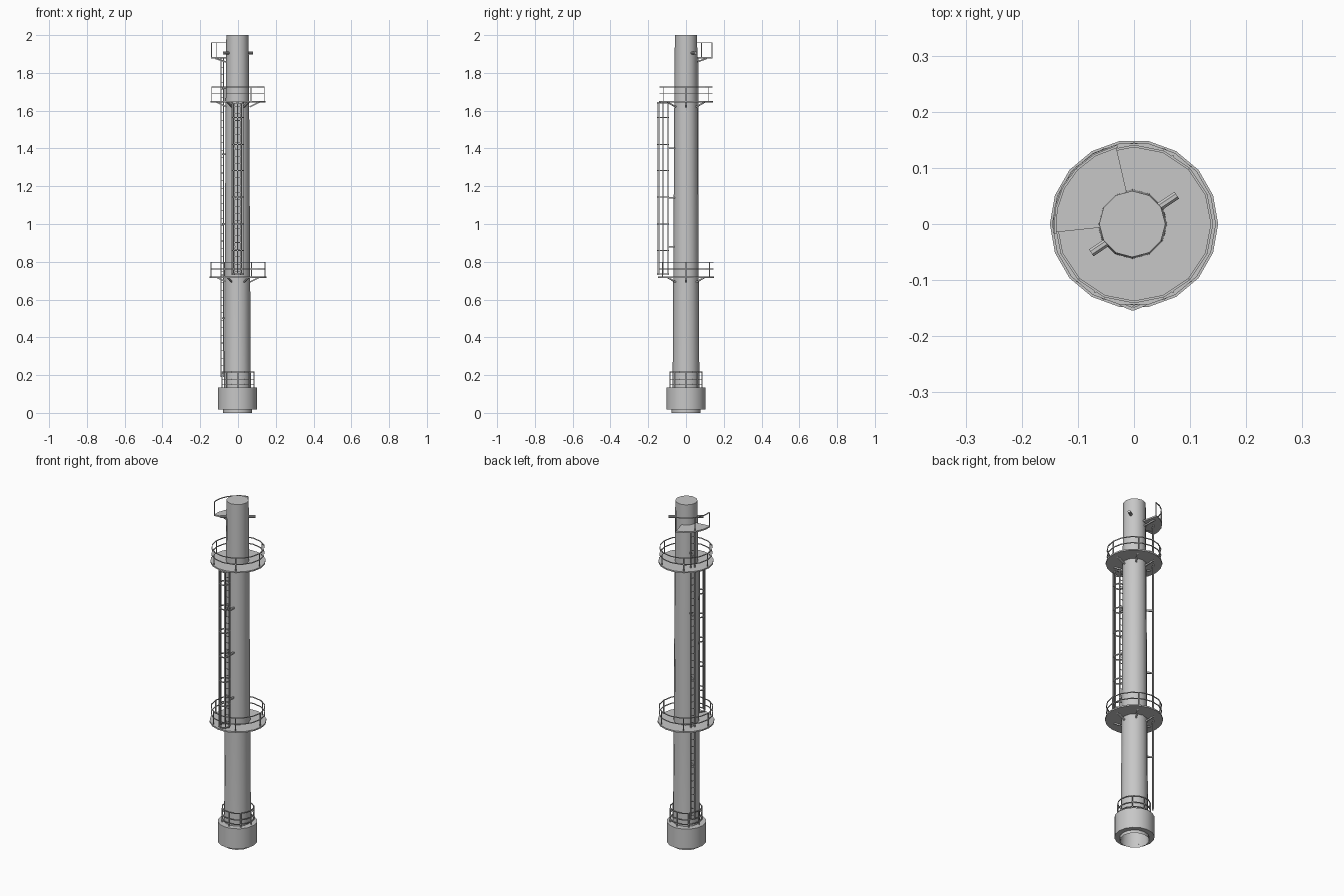
import bpy, bmesh
from math import cos, sin, pi, radians, tau
from mathutils import Vector

if "Cube" in bpy.data.objects:
    bpy.data.objects.remove(bpy.data.objects["Cube"], do_unlink=True)

grey = bpy.data.materials.new("painted_grey")
grey.diffuse_color = (0.57, 0.57, 0.57, 1)
grey.use_nodes = True
grey.node_tree.nodes["Principled BSDF"].inputs["Base Color"].default_value = grey.diffuse_color


def finish(name, bm, smooth=False):
    mesh = bpy.data.meshes.new(name)
    bm.to_mesh(mesh)
    bm.free()
    mesh.materials.append(grey)
    obj = bpy.data.objects.new(name, mesh)
    bpy.context.collection.objects.link(obj)
    if smooth:
        bpy.ops.object.select_all(action='DESELECT')
        obj.select_set(True)
        bpy.context.view_layer.objects.active = obj
        bpy.ops.object.shade_smooth_by_angle(angle=radians(40))
    return obj


def polar(r, angle, z, centre=(0, 0)):
    return Vector((centre[0] + r * cos(angle), centre[1] + r * sin(angle), z))


def revolve(name, profile, sides, centre=(0, 0), start=0, sweep=tau, smooth=True):
    """Sweep a radius/height profile round a vertical axis."""
    bm = bmesh.new()
    full = sweep >= tau
    columns = [[bm.verts.new(polar(r, start + sweep * i / sides, z, centre)) for r, z in profile]
               for i in range(sides + (not full))]
    pairs = list(zip(columns, columns[1:] + columns[:1])) if full else list(zip(columns, columns[1:]))
    for a, b in pairs:
        for k in range(len(profile) - 1):
            bm.faces.new((a[k], b[k], b[k + 1], a[k + 1]))
    if not full:
        bm.faces.new(columns[0][:-1])
        bm.faces.new(columns[-1][:-1][::-1])
    bmesh.ops.remove_doubles(bm, verts=bm.verts, dist=1e-5)
    return finish(name, bm, smooth)


def bar(bm, a, b, r, sides=4):
    """Add a straight rod between two points."""
    a, b = Vector(a), Vector(b)
    turn = (b - a).to_track_quat('Z', 'Y')
    rings = [[bm.verts.new(p + turn @ polar(r, tau * (i + 0.5) / sides, 0)) for i in range(sides)]
             for p in (a, b)]
    for i in range(sides):
        j = (i + 1) % sides
        bm.faces.new((rings[0][i], rings[0][j], rings[1][j], rings[1][i]))
    bm.faces.new(rings[0][::-1])
    bm.faces.new(rings[1])


def hoop(bm, radius, z, r, sides=16, centre=(0, 0), start=0, sweep=tau):
    for i in range(sides):
        bar(bm, polar(radius, start + sweep * i / sides, z, centre),
            polar(radius, start + sweep * (i + 1) / sides, z, centre), r)


def railing(name, radius, floor, heights, posts, r=0.003, start=0, sweep=tau, sides=16):
    bm = bmesh.new()
    for h in heights:
        hoop(bm, radius, h, r, sides, start=start, sweep=sweep)
    count = posts if sweep >= tau else posts + 1
    for i in range(count):
        a = start + sweep * i / posts
        bar(bm, polar(radius, a, floor), polar(radius, a, max(heights)), r)
    finish(name, bm)


def brackets(name, angles, z, inner, outer, drop=0.03):
    bm = bmesh.new()
    for a in angles:
        bar(bm, polar(inner, a, z - drop), polar(outer, a, z - 0.004), 0.005)
    finish(name, bm)


def annulus(inner, outer, z, thick=0.008):
    return [(inner, z - thick), (outer, z - thick), (outer, z), (inner, z), (inner, z - thick)]


# Stack, open underneath, and its wide collar
axis = (-0.003, 0)
revolve("stack", [(0.077, 0), (0.071, 0.13), (0.0675, 0.7), (0.062, 1.65), (0.059, 2), (0, 2)], 12, axis)
revolve("base_collar", [(0.076, 0.018), (0.104, 0.018), (0.104, 0.135), (0.07, 0.135)], 16, axis)
railing("base_railing", 0.084, 0.13, (0.152, 0.178, 0.216), 8)

# Two full round platforms with railings and struts
sixths = [tau * i / 6 for i in range(6)]
for label, z, outer in (("lower", 0.722, 0.15), ("upper", 1.65, 0.146)):
    revolve(label + "_platform", annulus(0.058, outer, z), 18, smooth=False)
    railing(label + "_railing", outer - 0.007, z, (z + 0.04, z + 0.076), 6)
    brackets(label + "_brackets", sixths, z, 0.062, 0.115)

# Partial platform near the top
begin, span = radians(103), radians(83)
revolve("top_platform", annulus(0.056, 0.145, 1.883), 5, start=begin, sweep=span, smooth=False)
railing("top_railing", 0.141, 1.883, (1.96,), 2, start=begin, sweep=span, sides=5)
brackets("top_brackets", [begin + span * t for t in (0.15, 0.85)], 1.88, 0.056, 0.12, 0.025)

# Front ladder with safety cage
bm = bmesh.new()
bottom, top, cage = 0.73, 1.645, (-0.002, -0.122)
for x in (-0.018, 0.014):
    bar(bm, (x, -0.096, bottom), (x, -0.096, top), 0.004)
    for z in (0.88, 1.14, 1.4):
        bar(bm, (x, -0.096, z), (x, -0.055, z), 0.006)
for i in range(24):
    z = bottom + 0.02 + i * 0.038
    bar(bm, (-0.018, -0.096, z), (0.014, -0.096, z), 0.002)
finish("front_ladder", bm)

bm = bmesh.new()
for z in (0.735, 0.86, 1.0, 1.143, 1.284, 1.422, 1.564, 1.64):
    hoop(bm, 0.03, z, 0.004, 8, cage)
for a in (pi, 1.25 * pi, 1.5 * pi, 1.75 * pi, 0):
    bar(bm, polar(0.03, a, bottom, cage), polar(0.03, a, top, cage), 0.003)
finish("ladder_cage", bm)

# Rear side ladder, in two flights, with wall ties
foot = Vector((-0.083, 0.055, 0))
out = foot.normalized()
side = Vector((-out.y, out.x, 0)) * 0.011
up = Vector((0, 0, 1))
for label, low, high in (("lower", 0.19, 0.78), ("upper", 0.73, 1.88)):
    bm = bmesh.new()
    for s in (-1, 1):
        bar(bm, foot + side * s + up * low, foot + side * s + up * high, 0.004)
    for i in range(int((high - low) / 0.04)):
        rung = foot + up * (low + 0.02 + i * 0.04)
        bar(bm, rung - side, rung + side, 0.002)
    finish(label + "_rear_ladder", bm)
bm = bmesh.new()
for z in (0.5, 1.0, 1.37, 1.72):
    bar(bm, foot + up * z, out * 0.055 + up * z, 0.006)
finish("rear_ladder_ties", bm)

# Two sampling pipes near the top
bm = bmesh.new()
for a in (radians(34), radians(214)):
    bar(bm, polar(0.05, a, 1.905), polar(0.092, a, 1.905), 0.008, 8)
finish("sampling_pipes", bm)
